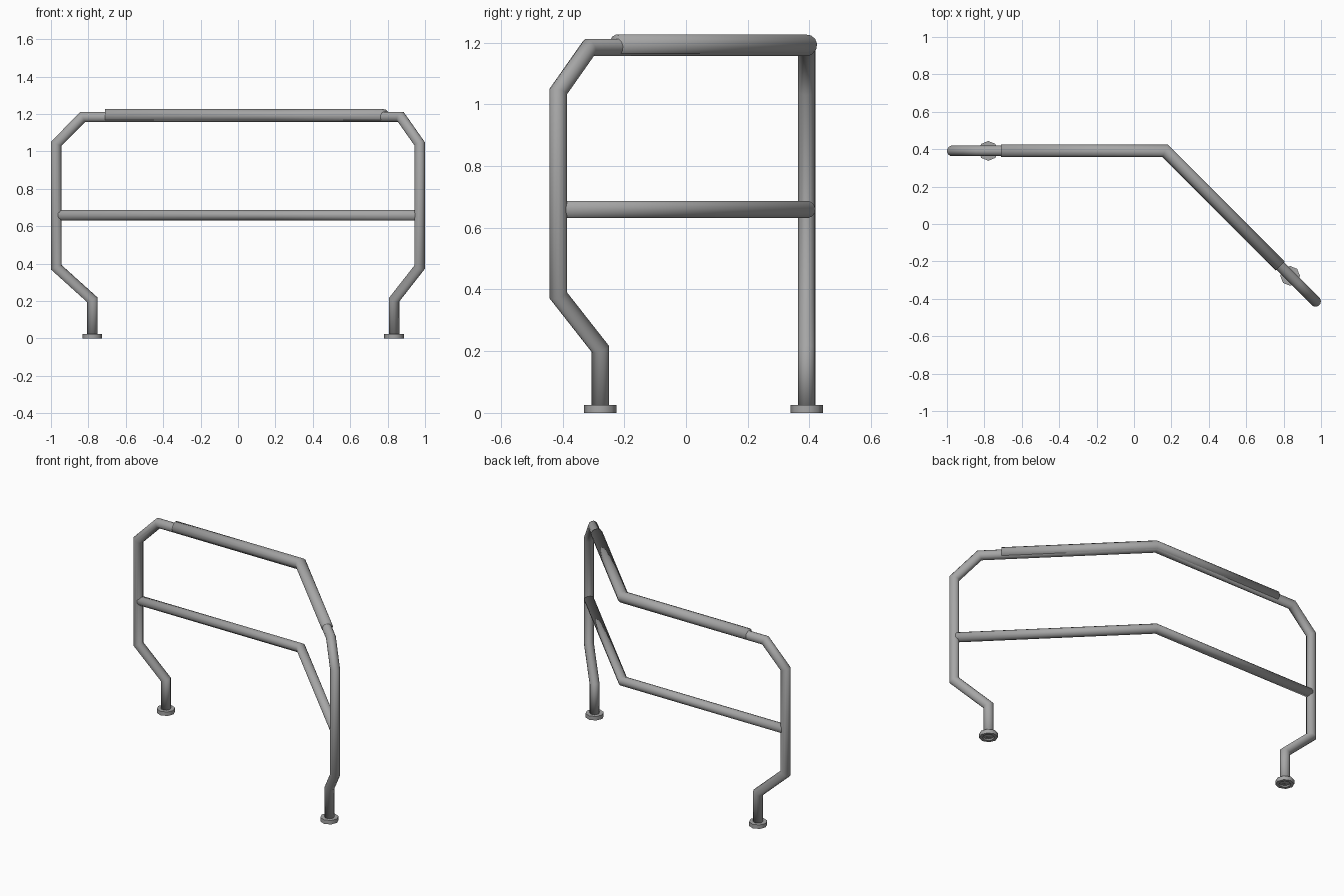
import bpy, bmesh, math
from mathutils import Vector

if "Cube" in bpy.data.objects:
    bpy.data.objects.remove(bpy.data.objects["Cube"])

SIDES = 12
FOOT_SIDES = 8
R = 0.0285

steel = bpy.data.materials.new("dark_steel")
steel.diffuse_color = (0.38, 0.38, 0.38, 1)
steel.use_nodes = True
steel.node_tree.nodes["Principled BSDF"].inputs["Base Color"].default_value = steel.diffuse_color


def finish(name, bm, angle):
    bmesh.ops.recalc_face_normals(bm, faces=bm.faces)
    me = bpy.data.meshes.new(name)
    bm.to_mesh(me)
    bm.free()
    me.materials.append(steel)
    ob = bpy.data.objects.new(name, me)
    bpy.context.collection.objects.link(ob)
    bpy.ops.object.select_all(action='DESELECT')
    ob.select_set(True)
    bpy.context.view_layer.objects.active = ob
    bpy.ops.object.shade_smooth_by_angle(angle=math.radians(angle))
    return ob


def bridge(bm, rings):
    for r0, r1 in zip(rings, rings[1:]):
        n = len(r0)
        for i in range(n):
            j = (i + 1) % n
            bm.faces.new((r0[i], r0[j], r1[j], r1[i]))


def tube(name, points, radius):
    """Round tube along a polyline with mitred corners, softly shaded."""
    pts = [Vector(p) for p in points]
    dirs = [(b - a).normalized() for a, b in zip(pts, pts[1:])]
    side = dirs[0].cross(Vector((0.3, 0.9, 0.1))).normalized()
    up = dirs[0].cross(side)
    ring = []
    for i in range(SIDES):
        a = math.tau * i / SIDES
        ring.append(pts[0] + radius * (math.cos(a) * side + math.sin(a) * up))
    bm = bmesh.new()
    rings = [[bm.verts.new(p) for p in ring]]
    for i, d in enumerate(dirs):
        nxt = dirs[min(i + 1, len(dirs) - 1)]
        n = (d + nxt).normalized()
        # slide the ring along the segment onto the mitre plane
        ring = [p + d * ((pts[i + 1] - p).dot(n) / d.dot(n)) for p in ring]
        rings.append([bm.verts.new(p) for p in ring])
    bridge(bm, rings)
    bm.faces.new(rings[0])
    bm.faces.new(rings[-1])
    return finish(name, bm, 180)


def foot(name, x, y):
    """Ring-shaped floor flange with a recessed underside."""
    profile = [(0.026, 0.025), (0.053, 0.025), (0.053, 0.0),
               (0.034, 0.0), (0.030, 0.008), (0.016, 0.008)]
    bm = bmesh.new()
    step = math.tau / FOOT_SIDES
    bridge(bm, [[bm.verts.new((x + r * math.cos(step * i),
                               y + r * math.sin(step * i), z))
                 for i in range(FOOT_SIDES)] for r, z in profile])
    return finish(name, bm, 50)


# Plan positions: left wing runs along x, right wing runs forward at 45 degrees
BEND = Vector((0.167, 0.391, 0))
LEFT = Vector((-0.972, 0.391, 0))
RIGHT = Vector((0.971, -0.414, 0))


def toward_bend(start, dist, z):
    p = start + (BEND - start).normalized() * dist
    return (p.x, p.y, z)


def leg(start):
    return [toward_bend(start, 0.193, 0.01), toward_bend(start, 0.193, 0.207),
            toward_bend(start, 0, 0.381), toward_bend(start, 0, 1.041),
            toward_bend(start, 0.142, 1.184)]


def rail(name, left_gap, right_gap, z, radius):
    tube(name, [toward_bend(LEFT, left_gap, z), (BEND.x, BEND.y, z),
                toward_bend(RIGHT, right_gap, z)], radius)


# Main frame: both cranked legs and the top bar in one bent tube
tube("main_frame", leg(LEFT) + [(BEND.x, BEND.y, 1.184)] + leg(RIGHT)[::-1], R)

# Thicker grip sleeve over the top bar, and the middle rail
rail("grip_sleeve", 0.26, 0.268, 1.192, 0.034)
rail("middle_rail", 0.01, 0.01, 0.659, R)

# Floor flanges
for name, s in (("left_foot", LEFT), ("right_foot", RIGHT)):
    x, y, _ = toward_bend(s, 0.193, 0)
    foot(name, x, y)
